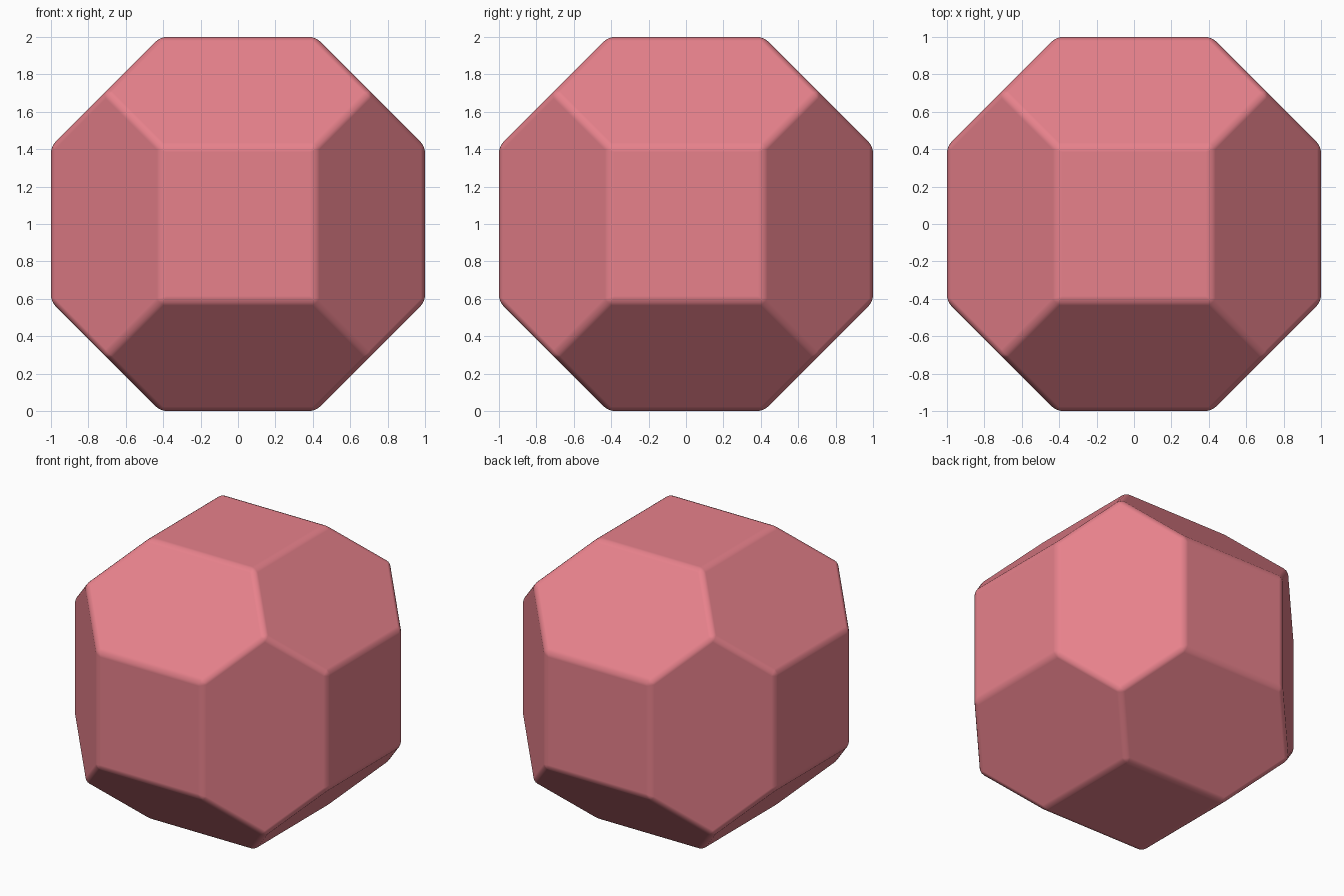
import bpy, bmesh, math
from itertools import product
from mathutils import Vector

if "Cube" in bpy.data.objects:
    bpy.data.objects.remove(bpy.data.objects["Cube"])

# Key distances: all 18 faces are tangent to a unit sphere
A = math.sqrt(2) - 1      # half side of the square faces
C = math.sqrt(0.5)        # corner where three hexagons meet

# Cube with every edge chamfered: hull of six squares and eight corners
bm = bmesh.new()
for axis in range(3):
    for s, u, v in product((-1, 1), repeat=3):
        p = Vector((0, 0, 0))
        p[axis], p[(axis + 1) % 3], p[(axis + 2) % 3] = s, u * A, v * A
        bm.verts.new(p)
for signs in product((-C, C), repeat=3):
    bm.verts.new(signs)
bmesh.ops.convex_hull(bm, input=bm.verts)
bmesh.ops.dissolve_limit(bm, angle_limit=0.02, verts=bm.verts, edges=bm.edges)
bmesh.ops.recalc_face_normals(bm, faces=bm.faces)
bmesh.ops.translate(bm, vec=(0, 0, 1), verts=bm.verts)

mesh = bpy.data.meshes.new("chamfered_block")
bm.to_mesh(mesh)
bm.free()
block = bpy.data.objects.new("chamfered_block", mesh)
bpy.context.collection.objects.link(block)

# Softly rounded edges with flat-looking faces
bevel = block.modifiers.new("edge_rounding", "BEVEL")
bevel.width = 0.03
bevel.segments = 3
bevel.limit_method = "NONE"
bevel.harden_normals = True
for poly in mesh.polygons:
    poly.use_smooth = True

# Pink material
pink = bpy.data.materials.new("pink")
pink.diffuse_color = (0.8, 0.22, 0.26, 1)
pink.use_nodes = True
pink.node_tree.nodes["Principled BSDF"].inputs["Base Color"].default_value = pink.diffuse_color
mesh.materials.append(pink)
